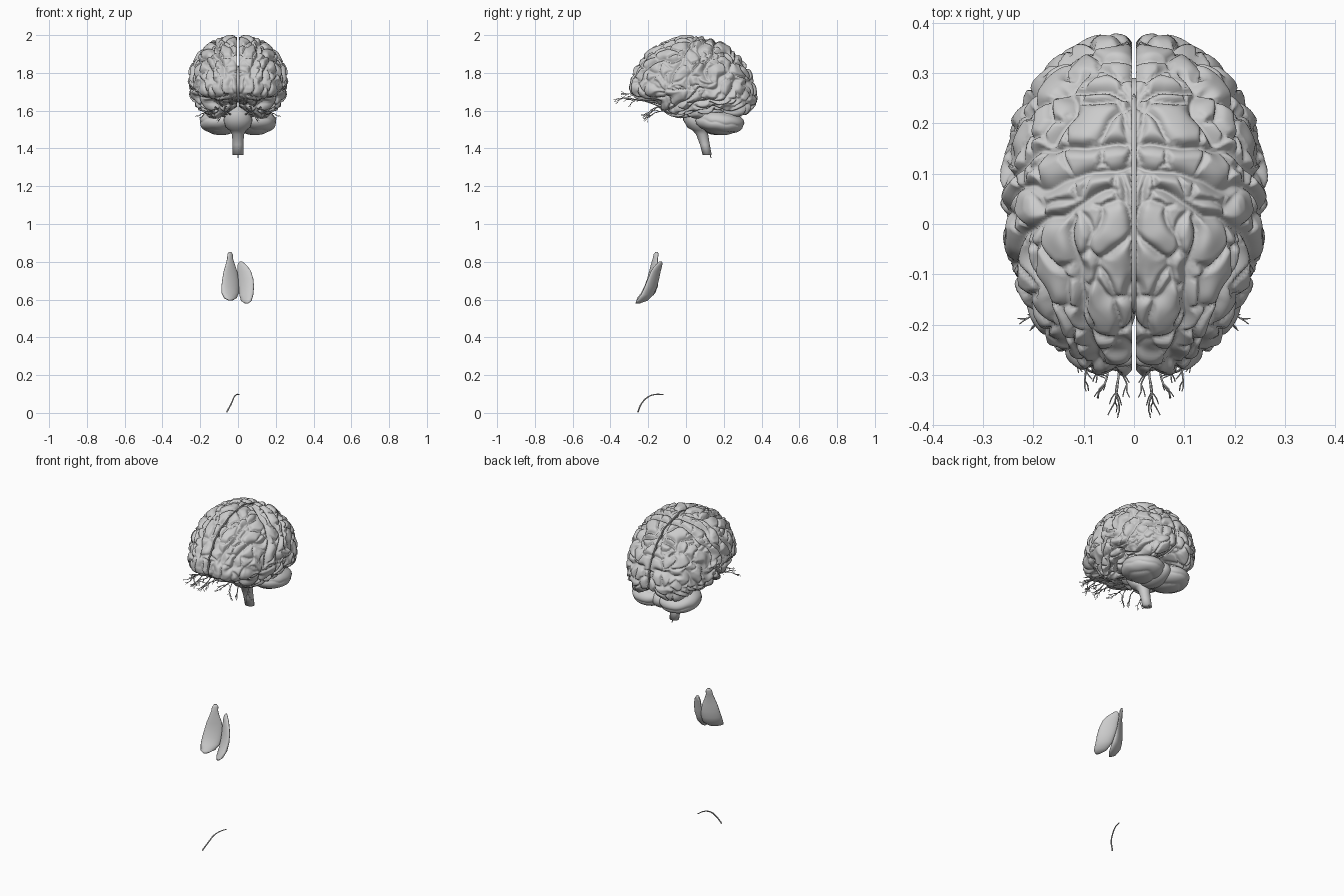
import bpy, bmesh, math, random
from mathutils import Vector, noise

random.seed(4)
cube = bpy.data.objects.get("Cube")
if cube:
    bpy.data.objects.remove(cube, do_unlink=True)

grey = bpy.data.materials.new("neutral_grey")
grey.use_nodes = True
grey.diffuse_color = (0.6, 0.6, 0.6, 1)
grey.node_tree.nodes["Principled BSDF"].inputs["Base Color"].default_value = (0.6, 0.6, 0.6, 1)


def add_object(name, bm):
    bmesh.ops.recalc_face_normals(bm, faces=bm.faces)
    mesh = bpy.data.meshes.new(name)
    for f in bm.faces:
        f.smooth = True
    bm.to_mesh(mesh)
    bm.free()
    mesh.materials.append(grey)
    ob = bpy.data.objects.new(name, mesh)
    bpy.context.collection.objects.link(ob)


def ball(detail):
    bm = bmesh.new()
    bmesh.ops.create_icosphere(bm, subdivisions=detail, radius=1)
    return bm


def mirrored(name, bm):
    """Adds the left part and its mirror image on the right."""
    other = bm.copy()
    for v in other.verts:
        v.co.x *= -1
    add_object("left_" + name, bm)
    add_object("right_" + name, other)


def loft(name, rings, slant=0, sides=24):
    """Skin of elliptical rings (x, y, z, rx, ry), sheared in y by the slant."""
    bm = bmesh.new()
    loops = []
    for x, y, z, rx, ry in rings:
        turn = [2 * math.pi * i / sides for i in range(sides)]
        loops.append([bm.verts.new((x + rx * math.cos(a),
                                    y + ry * math.sin(a) + slant * rx * math.cos(a), z)) for a in turn])
    for low, high in zip(loops, loops[1:]):
        for i in range(sides):
            j = (i + 1) % sides
            bm.faces.new((low[i], low[j], high[j], high[i]))
    bm.faces.new(loops[0])
    bm.faces.new(loops[-1])
    add_object(name, bm)


def tubes(name, paths):
    """Thin tubes from (points, radius) pairs, tapering to the tip."""
    curve = bpy.data.curves.new(name, "CURVE")
    curve.dimensions = "3D"
    curve.bevel_depth = 1
    curve.bevel_resolution = 1
    curve.resolution_u = 4
    curve.use_fill_caps = True
    for points, radius in paths:
        s = curve.splines.new("BEZIER")
        s.bezier_points.add(len(points) - 1)
        for i, (bp, co) in enumerate(zip(s.bezier_points, points)):
            bp.co = co
            bp.handle_left_type = bp.handle_right_type = "AUTO"
            bp.radius = radius * (1 - 0.4 * i / len(points))
    curve.materials.append(grey)
    bpy.context.collection.objects.link(bpy.data.objects.new(name, curve))


# Side outline of the cerebrum (y, z), seen from its centre
CY, CZ = 0.06, 1.745
outline = [(0.375, 1.715), (0.335, 1.82), (0.25, 1.925), (0.13, 1.985), (0.02, 2.0),
           (-0.11, 1.97), (-0.22, 1.905), (-0.285, 1.81), (-0.312, 1.72), (-0.29, 1.67),
           (-0.16, 1.64), (-0.13, 1.585), (0.02, 1.56), (0.18, 1.58), (0.33, 1.56), (0.375, 1.63)]
polar = sorted((math.atan2(z - CZ, y - CY), math.hypot(y - CY, z - CZ)) for y, z in outline)
polar = [(polar[-1][0] - math.tau, polar[-1][1])] + polar + [(polar[0][0] + math.tau, polar[0][1])]


def reach(angle):
    angle = (angle + math.pi) % math.tau - math.pi
    for (a, ra), (b, rb) in zip(polar, polar[1:]):
        if a <= angle <= b:
            return ra + (rb - ra) * (angle - a) / (b - a)


# Main furrows on a flat disc: back is +u, up is +v, the rim is the midline
furrows = [
    [(-.45, -.45), (-.1, -.2), (.2, -.02), (.38, .12)],
    [(.22, .98), (.08, .6), (-.02, .3), (-.1, -.05)],
    [(.02, .9), (-.12, .6), (-.2, .3), (-.27, 0)],
    [(.36, .88), (.25, .55), (.15, .3), (.1, .08)],
    [(-.12, .7), (-.45, .6), (-.72, .36), (-.85, .1)],
    [(-.2, .3), (-.5, .25), (-.7, 0)],
    [(-.35, -.58), (0, -.38), (.3, -.2), (.5, .05)],
    [(-.25, -.75), (.1, -.55), (.4, -.4), (.65, -.25)],
    [(.28, .5), (.5, .5), (.7, .3)],
    [(.75, .62), (.6, .35)],
    [(.6, -.02), (.92, .05)]]
segments = [(a, b) for f in furrows for a, b in zip(f, f[1:])]


def furrow_distance(u, v):
    best = 9
    for (ax, ay), (bx, by) in segments:
        dx, dy = bx - ax, by - ay
        t = ((u - ax) * dx + (v - ay) * dy) / (dx * dx + dy * dy)
        t = min(1, max(0, t))
        best = min(best, (u - ax - t * dx) ** 2 + (v - ay - t * dy) ** 2)
    return math.sqrt(best)


# Cerebral hemispheres: bulging outside, flat on the midline, folded surface
bm = ball(7)
for vert in bm.verts:
    d = vert.co.normalized()
    phi = math.atan2(d.z, d.y)
    ring = math.hypot(d.y, d.z)
    low = max(0, -d.z)
    x = 0.263 * max(0, d.x) ** (0.94 - 0.25 * low)
    r = (reach(phi - 0.07) + 2 * reach(phi) + reach(phi + 0.07)) / 4 * ring ** (0.97 - 0.15 * low)
    r *= 1 - 0.05 * math.exp(-x / 0.015)
    p = Vector((x, CY + r * math.cos(phi), CZ + r * math.sin(phi)))
    if d.x > -0.15:
        wob = noise.noise_vector(p * 14) * 0.07
        rho = math.acos(max(-1, min(1, d.x))) / (math.pi / 2)
        u, v = rho * math.cos(phi) + wob.x, rho * math.sin(phi) + wob.y
        main = math.exp(-(furrow_distance(u, v) / 0.04) ** 1.3)
        q = p + noise.noise_vector(p * 13) * 0.03
        near = noise.voronoi(Vector((q.x * 1.2, q.y * 0.75, q.z)) * 13)[0]
        minor = math.exp(-((near[1] - near[0]) / 0.16) ** 1.3)
        lumps = noise.noise(p * 20) * 0.003
        normal = Vector((p.x / 0.07, (p.y - CY) / 0.116, (p.z - CZ) / 0.06)).normalized()
        fade = min(1, (d.x + 0.15) / 0.15)
        p += normal * fade * (0.004 + lumps - max(0.028 * main, 0.019 * minor))
    # hollow underside beside the stem
    if p.z < 1.65 and p.x < 0.11:
        p.z += (1.65 - p.z) * 0.7 * (1 - max(0, p.x) / 0.11)
    p.x = max(p.x, 0) + 0.004
    vert.co = p
mirrored("cerebral_hemisphere", bm)

# Bridge joining the hemispheres
bm = ball(3)
for v in bm.verts:
    v.co = Vector((v.co.x * 0.02, 0.04 + v.co.y * 0.22, 1.74 + v.co.z * 0.1))
add_object("hemisphere_bridge", bm)

# Cerebellum: two lobes with shallow curved folds
bm = ball(5)
for v in bm.verts:
    d = v.co.normalized()
    p = Vector((0.088 + d.x * 0.115, 0.18 + d.y * 0.128, 1.54 + d.z * 0.068 - d.y * 0.008))
    wave = noise.noise(p * 14) * 0.35
    fold = abs(math.sin((d.z + wave + 0.25 * d.y) * 4)) ** 0.4
    v.co = p + d * (0.008 * fold - 0.007)
mirrored("cerebellum_lobe", bm)

bm = ball(4)
for v in bm.verts:
    v.co = Vector((v.co.x * 0.07, 0.175 + v.co.y * 0.115, 1.535 + v.co.z * 0.065))
add_object("cerebellum_middle", bm)

# Brain stem with the swollen upper part
loft("brain_stem", [(0, .112, 1.365, .028, .024), (0, .1, 1.42, .028, .026), (0, .085, 1.475, .032, .032),
                    (0, .075, 1.495, .042, .04), (0, .06, 1.51, .064, .052), (0, .045, 1.55, .076, .06),
                    (0, .04, 1.585, .068, .056), (0, .04, 1.62, .045, .05), (0, .04, 1.7, .04, .05)])
tubes("spinal_thread", [([(0, .12, 1.4), (0, .128, 1.37), (0, .132, 1.35)], 0.004)])

# Branching nerves below the frontal lobes
branches = []


def sprout(start, heading, length, radius, depth):
    jitter = [random.uniform(-0.2, 0.2) for _ in range(3)]
    mid = start + heading * length * 0.5 + Vector(jitter) * length * 0.5
    end = start + heading * length
    branches.append(([start, mid, end], radius))
    if depth:
        for base in (mid, end, end):
            turn = Vector([random.uniform(-0.55, 0.55) for _ in range(3)])
            sprout(base, (heading + turn).normalized(), length * 0.6, radius * 0.7, depth - 1)


trunks = [((.02, 0, 1.62), (.035, -.22, 1.655), (-.05, -1, .15), .085),
          ((.03, 0, 1.62), (.05, -.25, 1.665), (.05, -1, .5), .055),
          ((.05, -.02, 1.6), (.1, -.2, 1.645), (.05, -1, .1), .07),
          ((.06, 0, 1.58), (.12, -.15, 1.62), (.2, -.8, -.5), .055),
          ((.07, .02, 1.57), (.15, -.12, 1.6), (.5, -.75, -.2), .06),
          ((.04, 0, 1.58), (.07, -.15, 1.62), (.1, -.75, -.6), .06)]
for root, knee, heading, length in trunks:
    root, knee = Vector(root), Vector(knee)
    branches.append(([root, (root + knee) / 2 - Vector((0, 0, .008)), knee], 0.0045))
    sprout(knee, Vector(heading).normalized(), length, 0.003, 2)
tubes("left_nerves", branches)
tubes("right_nerves", [([Vector((-p.x, p.y, p.z)) for p in pts], r) for pts, r in branches])

# Two-lobed gland hanging below, outer edges turned forward
loft("right_gland_lobe", [(-.04, -.25, .595, .01, .01), (-.04, -.228, .607, .033, .025),
                          (-.041, -.2, .635, .046, .026), (-.041, -.185, .67, .047, .022),
                          (-.04, -.175, .71, .043, .017), (-.04, -.17, .75, .036, .013),
                          (-.041, -.167, .79, .023, .011), (-.042, -.163, .815, .016, .01),
                          (-.042, -.158, .84, .014, .01), (-.042, -.155, .853, .006, .005)], 0.6)
loft("left_gland_lobe", [(.045, -.255, .58, .01, .01), (.044, -.235, .593, .028, .024),
                         (.044, -.205, .625, .037, .026), (.044, -.185, .67, .041, .022),
                         (.04, -.172, .71, .041, .018), (.033, -.16, .75, .036, .015),
                         (.024, -.148, .775, .028, .013), (.017, -.138, .793, .016, .01),
                         (.016, -.135, .802, .006, .005)], -0.6)

# Loose nerve strand at the bottom
tubes("loose_nerve", [([(-.06, -.255, .004), (-.035, -.235, .05), (-.02, -.2, .085),
                        (-.005, -.16, .098), (.005, -.12, .097)], 0.004)])
